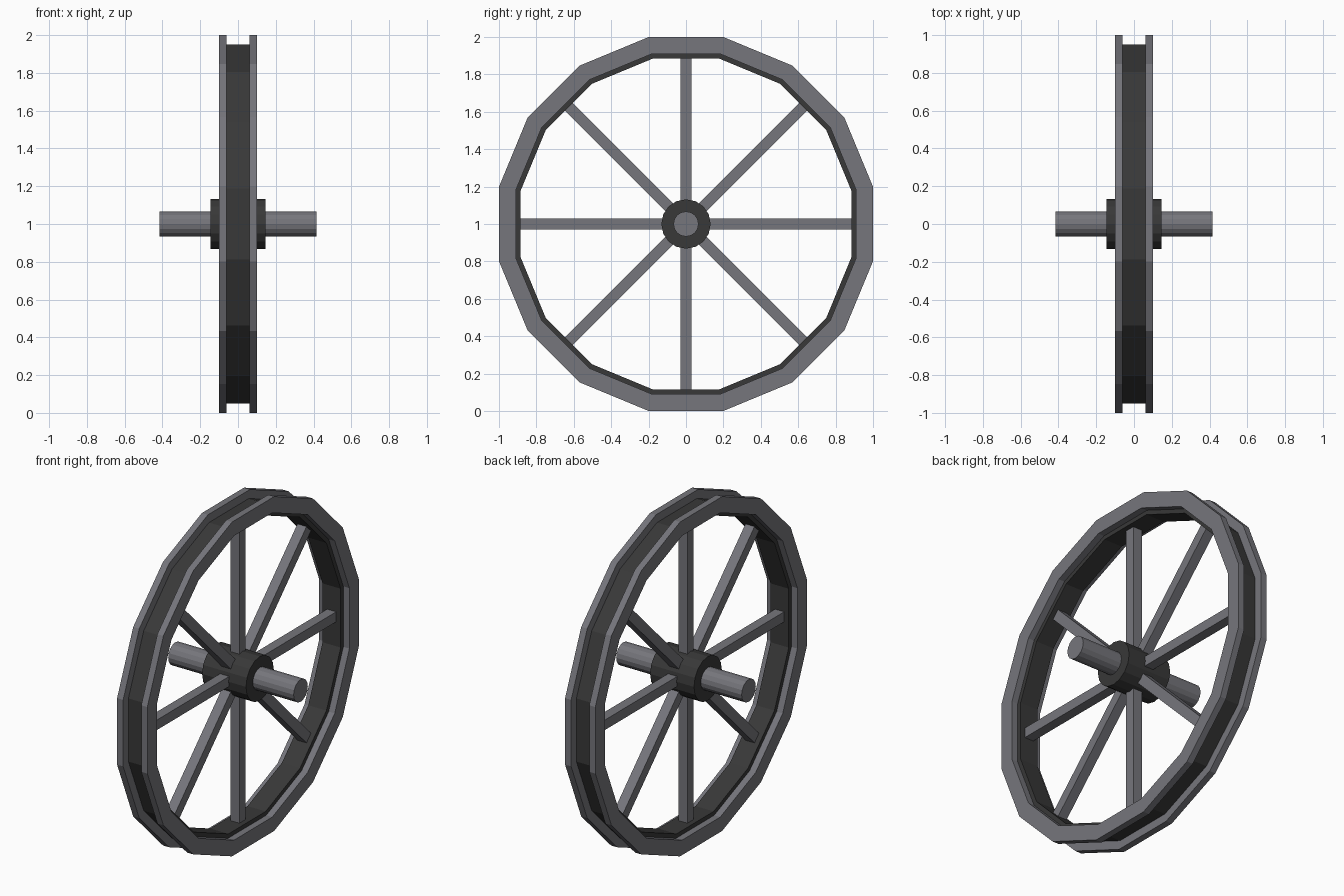
import bpy, bmesh, math
from mathutils import Matrix

cube = bpy.data.objects.get("Cube")
if cube:
    bpy.data.objects.remove(cube, do_unlink=True)

SIDES = 16
CENTRE = (0, 0, 1)


def material(name, colour):
    mat = bpy.data.materials.new(name)
    mat.use_nodes = True
    mat.diffuse_color = (*colour, 1)
    mat.node_tree.nodes["Principled BSDF"].inputs["Base Color"].default_value = (*colour, 1)
    return mat


light = material("light grey", (0.18, 0.18, 0.2))
dark = material("dark grey", (0.04, 0.04, 0.04))


def add_object(name, bm, mat):
    bmesh.ops.recalc_face_normals(bm, faces=bm.faces)
    mesh = bpy.data.meshes.new(name)
    bm.to_mesh(mesh)
    bm.free()
    mesh.materials.append(mat)
    obj = bpy.data.objects.new(name, mesh)
    obj.location = CENTRE
    bpy.context.collection.objects.link(obj)
    return obj


def ring(name, x0, x1, inner, outer, mat):
    """Polygonal ring about x; radii are measured to the flats."""
    bm = bmesh.new()
    loops = []
    for i in range(SIDES):
        a = (i + 0.5) * math.tau / SIDES
        loops.append([bm.verts.new((x, r * math.cos(a), r * math.sin(a)))
                      for x, r in ((x0, inner), (x1, inner), (x1, outer), (x0, outer))])
        # scale each loop out from flat radius to corner radius
        for v in loops[-1]:
            v.co.yz = v.co.yz / math.cos(math.pi / SIDES)
    for i in range(SIDES):
        p, q = loops[i], loops[(i + 1) % SIDES]
        for k in range(4):
            n = (k + 1) % 4
            bm.faces.new((p[k], p[n], q[n], q[k]))
    return add_object(name, bm, mat)


def drum(name, radius, length, mat):
    bm = bmesh.new()
    bmesh.ops.create_cone(bm, cap_ends=True, segments=SIDES, radius1=radius,
                          radius2=radius, depth=length,
                          matrix=Matrix.Rotation(math.pi / 2, 4, 'Y'))
    return add_object(name, bm, mat)


# Rim: dark middle band between two raised side rings
ring("rim_band", -0.06, 0.06, 0.885, 0.95, dark)
ring("left_rim_ring", 0.06, 0.1, 0.91, 1.0, light)
ring("right_rim_ring", -0.1, -0.06, 0.91, 1.0, light)

# Hub and axle
drum("hub", 0.132, 0.29, dark)
drum("axle", 0.067, 0.83, light)

# Eight square spokes from the hub into the rim
for i in range(8):
    bm = bmesh.new()
    bmesh.ops.create_cube(bm, size=1, matrix=Matrix.Translation((0, 0, 0.5))
                          @ Matrix.Diagonal((0.06, 0.06, 0.82, 1)))
    spoke = add_object(f"spoke_{i + 1}", bm, light)
    turn = Matrix.Rotation(i * math.tau / 8, 4, 'X')
    spoke.matrix_world = Matrix.Translation(CENTRE) @ turn
